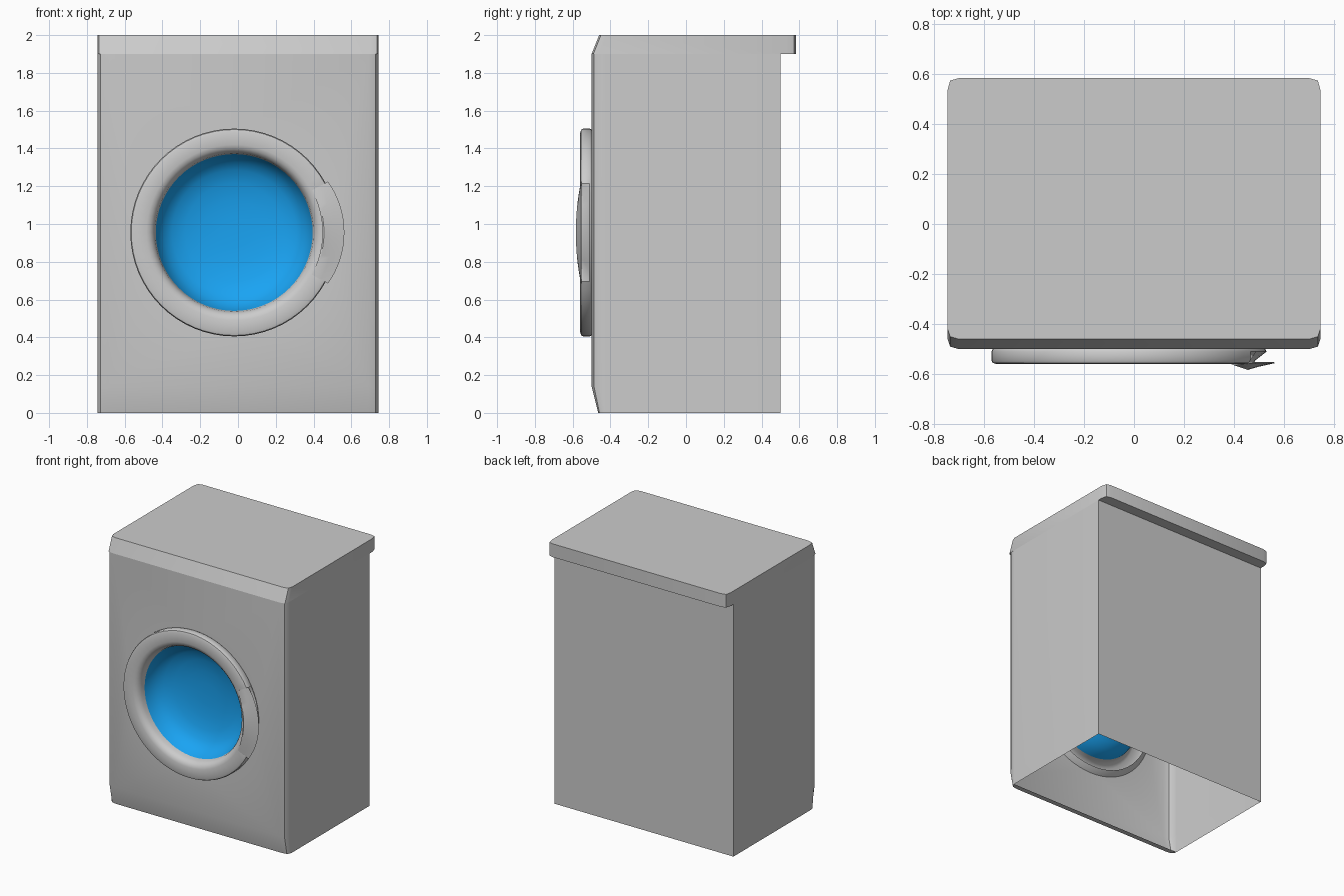
import bpy, bmesh
from math import pi, sin, cos, radians

if "Cube" in bpy.data.objects:
    bpy.data.objects.remove(bpy.data.objects["Cube"])

CX, CZ = -0.02, 0.955      # door centre
HANDLE = radians(28.5)     # half angle covered by the handle


def finish(bm, name, color=None):
    bmesh.ops.recalc_face_normals(bm, faces=bm.faces)
    mesh = bpy.data.meshes.new(name)
    bm.to_mesh(mesh)
    bm.free()
    mesh.shade_smooth()
    mesh.set_sharp_from_angle(angle=radians(32))
    ob = bpy.data.objects.new(name, mesh)
    bpy.context.collection.objects.link(ob)
    if color:
        mat = bpy.data.materials.new(name)
        mat.diffuse_color = color
        mat.use_nodes = True
        mat.node_tree.nodes["Principled BSDF"].inputs["Base Color"].default_value = mat.diffuse_color
        mesh.materials.append(mat)
    return ob


def loft(bm, rings, closed=True):
    """Join rows of points with quads."""
    rows = [[bm.verts.new(p) for p in r] for r in rings]
    n = len(rows[0])
    for a, b in zip(rows, rows[1:]):
        for i in range(n if closed else n - 1):
            j = (i + 1) % n
            bm.faces.new((a[i], a[j], b[j], b[i]))
    return rows


def polar(r, y, a):
    return (CX + r * cos(a), y, CZ + r * sin(a))


def revolve(bm, profile, n=64):
    return loft(bm, [[polar(r, y, 2 * pi * i / n) for i in range(n)] for r, y in profile])


def mirrored(half):
    return half + [(-x, y) for x, y in reversed(half)]


# Cabinet: rounded front edges, tapered foot, open bottom
half = [(0.745, 0.5), (0.745, -0.425), (0.742, -0.46), (0.728, -0.487), (0.69, -0.5)]
outline = mirrored(half)
bm = bmesh.new()
rings = []
for z, taper in ((0, 0.035), (0.14, 0), (1.9, 0)):
    rings.append([(x, y + taper * min(1, max(0, (-0.425 - y) / 0.075)), z) for x, y in outline])
rows = loft(bm, rings)

# Round opening in the front panel
k = len(half) - 1
corners = [rows[1][k], rows[1][k + 1], rows[2][k + 1], rows[2][k]]
panel = next(f for f in bm.faces if all(v in f.verts for v in corners))
edges = list(panel.edges)
bmesh.ops.delete(bm, geom=[panel], context='FACES_ONLY')
hole = [bm.verts.new(polar(0.52, -0.5, 2 * pi * i / 32)) for i in range(32)]
edges += [bm.edges.new((hole[i - 1], hole[i])) for i in range(32)]
bmesh.ops.triangle_fill(bm, use_beauty=True, edges=edges)

# Narrow return flange under the front
bm.faces.new(rows[0][1:-1])
finish(bm, "cabinet")

# Worktop: sloped front, overhanging back, clipped corners
half = [(0.70, 0.583), (0.735, 0.573), (0.745, 0.535), (0.745, -0.46), (0.735, -0.49), (0.70, -0.5)]
bm = bmesh.new()
rows = loft(bm, [[(x, y + (slope if y < 0 else 0), z) for x, y in mirrored(half)]
                 for z, slope in ((1.9, 0), (2.0, 0.04))])
for r in rows:
    bm.faces.new(r)
finish(bm, "worktop")

# Door ring, scooped on its outer side behind the handle
profile = [(0.505, -0.47), (0.545, -0.50), (0.55, -0.51), (0.55, -0.545), (0.545, -0.555),
           (0.53, -0.56), (0.465, -0.56), (0.445, -0.553), (0.43, -0.54), (0.42, -0.52), (0.415, -0.49)]
bm = bmesh.new()
rows = revolve(bm, profile)
for row in rows[3:6]:
    for i, v in enumerate(row):
        a = 2 * pi * i / 64
        a = a if a < pi else a - 2 * pi
        if abs(a) < HANDLE - 0.03:
            v.co.x -= 0.045 * cos(a)
            v.co.z -= 0.045 * sin(a)
finish(bm, "door_ring")

# Concave door glass
bm = bmesh.new()
rows = revolve(bm, [(0.415, -0.49), (0.40, -0.45), (0.37, -0.41), (0.33, -0.38), (0.26, -0.355),
                    (0.17, -0.34), (0.08, -0.333)])
bm.faces.new(rows[-1])
finish(bm, "door_glass", (0.01, 0.37, 0.9, 1))

# Curved door handle
bm = bmesh.new()
sections = []
for i in range(17):
    t = i / 8 - 1
    a, bulge = t * HANDLE, 1 - t * t
    crest = -0.564 - 0.019 * bulge
    outer = 0.565 + 0.018 * bulge
    sections.append([polar(r, y, a) for r, y in (
        (0.467, -0.555), (0.467, crest + 0.003), (0.475, crest),
        (0.52, (crest - 0.557) / 2), (outer, -0.556), (outer - 0.005, -0.552))])
rows = loft(bm, sections)
bm.faces.new(rows[0])
bm.faces.new(rows[-1])
finish(bm, "door_handle")
